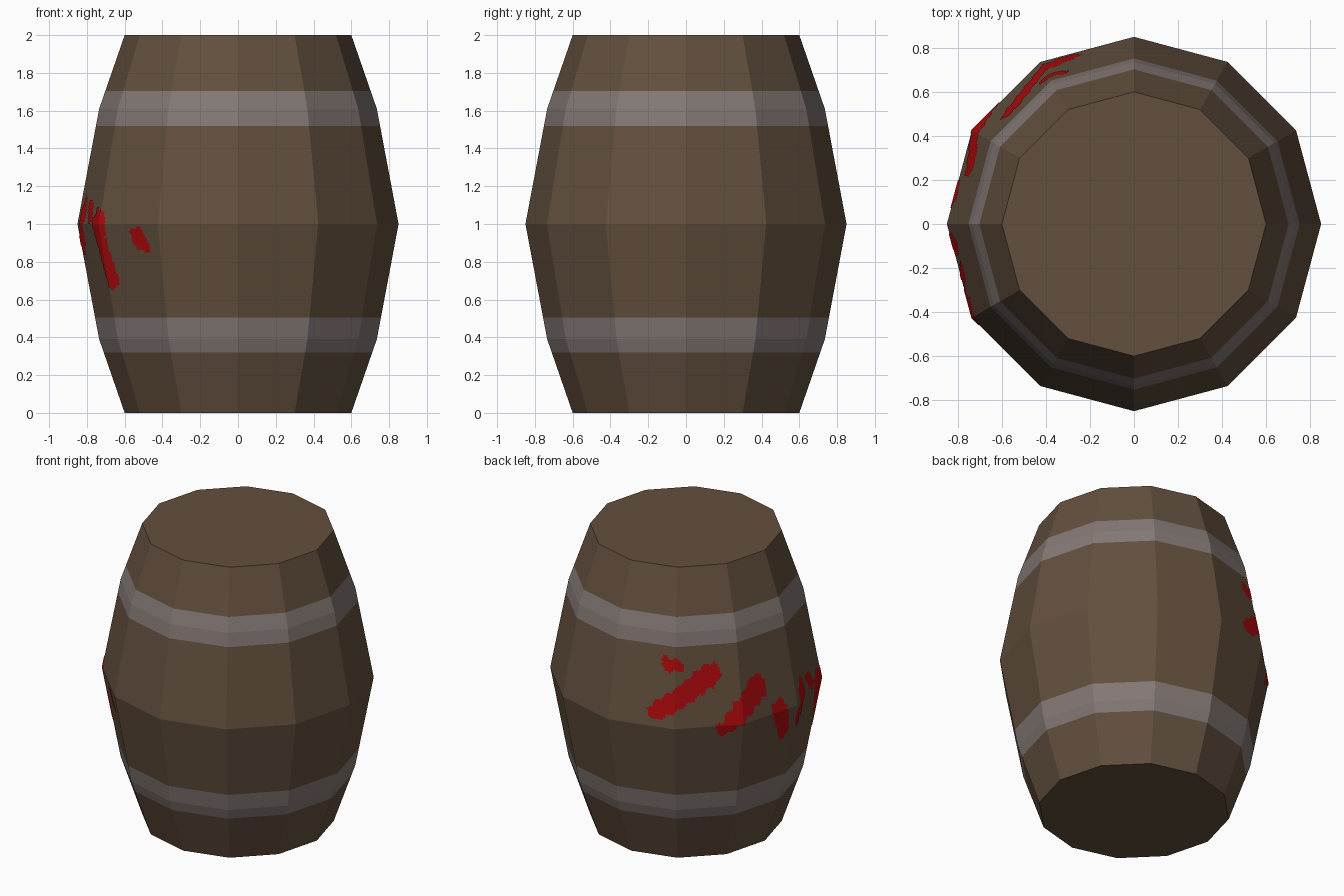
import bpy, bmesh, math, random

if "Cube" in bpy.data.objects:
    bpy.data.objects.remove(bpy.data.objects["Cube"])

random.seed(4)
SIDES = 12
PROFILE = [(0.0, 0.60), (0.39, 0.735), (1.0, 0.85), (1.61, 0.735), (2.0, 0.60)]
HOOPS = [(0.32, 0.505), (1.52, 1.705)]


def material(name, rgb):
    m = bpy.data.materials.new(name)
    m.diffuse_color = (*rgb, 1)
    m.use_nodes = True
    m.node_tree.nodes["Principled BSDF"].inputs["Base Color"].default_value = m.diffuse_color
    return m


wood = material("brown_wood", (0.125, 0.080, 0.048))
iron = material("grey_iron", (0.230, 0.190, 0.178))
red = material("red_paint", (0.430, 0.003, 0.004))


def radius(z):
    """Corner radius of the barrel at height z."""
    for (z0, r0), (z1, r1) in zip(PROFILE, PROFILE[1:]):
        if z <= z1:
            return r0 + (r1 - r0) * (z - z0) / (z1 - z0)
    return PROFILE[-1][1]


def on_wall(deg, z, lift=0.0):
    """Point on the flat-sided wall at an angle and height."""
    half = 180 / SIDES
    off = math.radians(deg % (2 * half) - half)
    r = radius(z) * math.cos(math.radians(half)) / math.cos(off) + lift
    a = math.radians(deg)
    return (r * math.cos(a), r * math.sin(a), z)


def make_object(name, bm, mats):
    me = bpy.data.meshes.new(name)
    bm.to_mesh(me)
    bm.free()
    for m in mats:
        me.materials.append(m)
    ob = bpy.data.objects.new(name, me)
    bpy.context.collection.objects.link(ob)
    return ob


# Barrel body: rings at profile bends and hoop edges, hoops coloured by height
bm = bmesh.new()
heights = sorted([z for z, _ in PROFILE] + [z for h in HOOPS for z in h])
rings = [[bm.verts.new(on_wall(i * 360 / SIDES, z)) for i in range(SIDES)]
         for z in heights]
for lo, hi in zip(rings, rings[1:]):
    for i in range(SIDES):
        j = (i + 1) % SIDES
        f = bm.faces.new((lo[i], lo[j], hi[j], hi[i]))
        z = f.calc_center_median().z
        f.material_index = int(any(a < z < b for a, b in HOOPS))
bm.faces.new(rings[0][::-1])
bm.faces.new(rings[-1])
make_object("barrel_body", bm, [wood, iron])

# Abstract paint splashes: tapered streaks (start deg, z, end deg, z, widths)
STREAKS = [
    (136, 1.33, 112, 1.10, 0.075, 0.055), (116, 1.41, 122, 1.40, 0.045, 0.035),
    (159, 1.20, 142, 0.98, 0.085, 0.050), (170, 1.02, 174, 0.83, 0.060, 0.035),
    (187, 1.09, 183, 0.88, 0.045, 0.040), (195, 1.10, 198, 1.03, 0.035, 0.030),
    (207, 1.00, 213, 0.69, 0.080, 0.035), (229, 0.94, 232, 0.88, 0.045, 0.035),
]
ARC = math.radians(1) * 0.83


def painted(deg, z):
    for a0, z0, a1, z1, w0, w1 in STREAKS:
        dx, dz = (a1 - a0) * ARC, z1 - z0
        px, pz = (deg - a0) * ARC, z - z0
        t = max(0, min(1, (px * dx + pz * dz) / (dx * dx + dz * dz)))
        ragged = 0.010 * math.sin(deg * 1.1 + z * 31) + random.uniform(-0.003, 0.003)
        if math.hypot(px - t * dx, pz - t * dz) < w0 + (w1 - w0) * t + ragged:
            return True
    return False


# Thin paint layer: small cells of the wall that fall inside a streak
bm = bmesh.new()
da, dz = 1.0, 0.0125
for i in range(95, 245):
    for k in range(48, 120):
        a, z = i * da, k * dz
        if painted(a + da / 2, z + dz / 2):
            bm.faces.new([bm.verts.new(on_wall(p, q, 0.003)) for p, q in
                          ((a, z), (a + da, z), (a + da, z + dz), (a, z + dz))])
bmesh.ops.remove_doubles(bm, verts=bm.verts, dist=1e-4)
make_object("paint_splashes", bm, [red])
